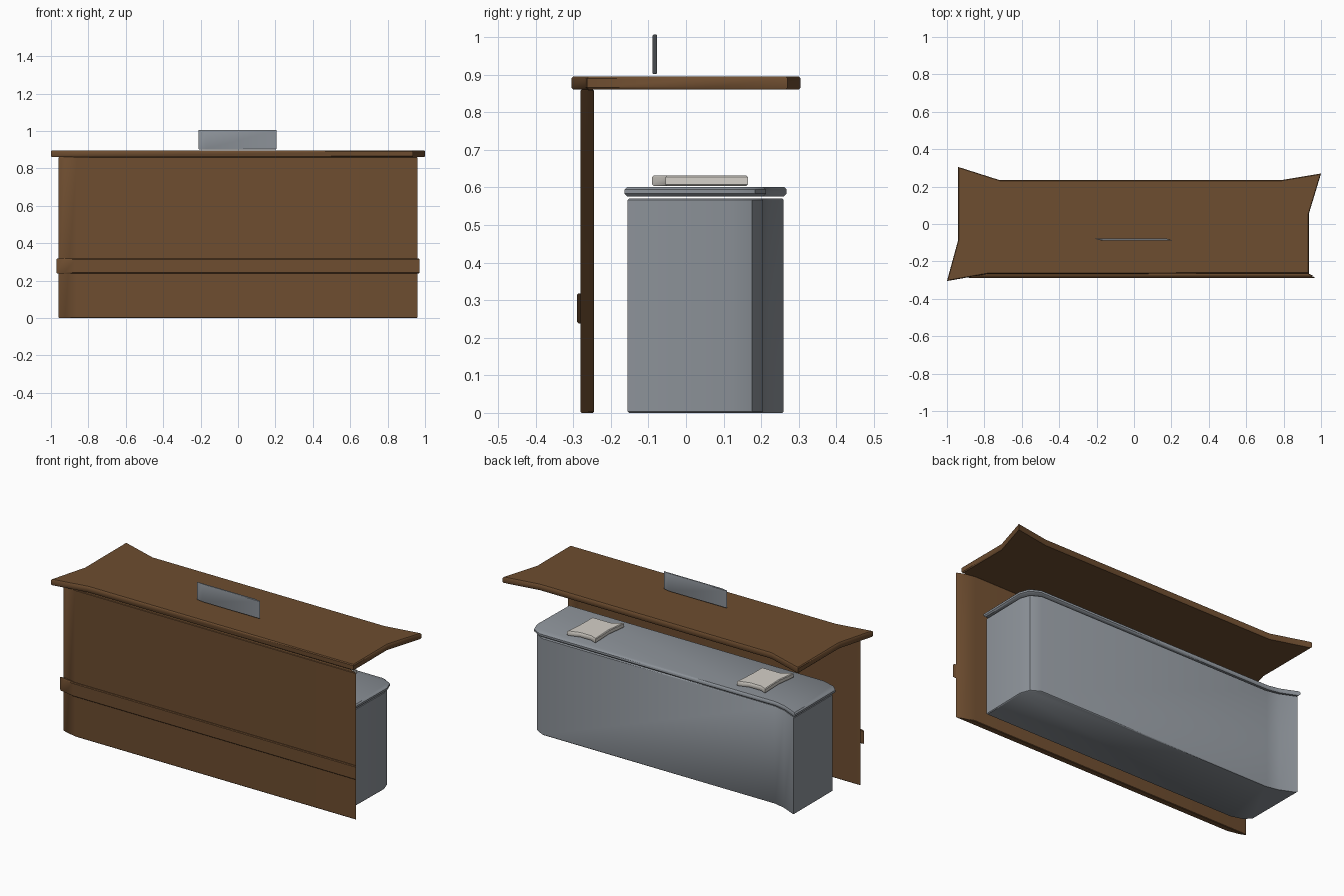
import bpy, bmesh, math

if "Cube" in bpy.data.objects:
    bpy.data.objects.remove(bpy.data.objects["Cube"])


def mat(name, c):
    m = bpy.data.materials.new(name)
    m.diffuse_color = (*c, 1)
    m.use_nodes = True
    m.node_tree.nodes["Principled BSDF"].inputs["Base Color"].default_value = m.diffuse_color
    return m


BROWN = mat("brown wood", (0.155, 0.074, 0.029))
GREY = mat("cabinet grey", (0.27, 0.295, 0.325))
LIGHT = mat("light pad", (0.66, 0.63, 0.58))


def prism(name, plan, z0, z1, b, material, offset=(0, 0)):
    """Plan outline (counter-clockwise) raised from z0 to z1, rims eased by b."""
    cx = (min(p[0] for p in plan) + max(p[0] for p in plan)) / 2
    cy = (min(p[1] for p in plan) + max(p[1] for p in plan)) / 2

    def ease(v, c, d):
        return v - math.copysign(min(d, abs(v - c)), v - c)

    bm = bmesh.new()
    rings = []
    for z, d in ((z0, b), (z0 + b, 0), (z1 - b, 0), (z1, b)):
        rings.append([bm.verts.new((ease(x, cx, d) + offset[0],
                                    ease(y, cy, d) + offset[1], z)) for x, y in plan])
    n = len(plan)
    for lo, hi in zip(rings, rings[1:]):
        for i in range(n):
            j = (i + 1) % n
            bm.faces.new((lo[i], lo[j], hi[j], hi[i]))
    bm.faces.new(rings[0][::-1])
    bm.faces.new(rings[-1])
    bmesh.ops.recalc_face_normals(bm, faces=bm.faces)
    me = bpy.data.meshes.new(name)
    bm.to_mesh(me)
    bm.free()
    me.materials.append(material)
    me.shade_smooth()
    me.set_sharp_from_angle(angle=math.radians(40))
    ob = bpy.data.objects.new(name, me)
    bpy.context.collection.objects.link(ob)
    return ob


# counter top with flared corners
prism("counter_top",
      [(-1, -0.305), (-0.79, -0.268), (0.935, -0.264), (0.935, 0.055), (1, 0.27),
       (0.79, 0.235), (-0.72, 0.235), (-0.94, 0.305), (-0.94, -0.085)],
      0.86, 0.895, 0.005, BROWN)

# front panel with slanted ends
prism("front_panel",
      [(-0.96, -0.247), (-0.925, -0.266), (-0.86, -0.28), (0.96, -0.28),
       (0.925, -0.26), (0.86, -0.245), (-0.94, -0.245)],
      0, 0.86, 0.003, BROWN)

# trim band across the front panel
prism("front_band",
      [(-0.97, -0.262), (-0.93, -0.278), (-0.87, -0.29), (0.97, -0.29),
       (0.93, -0.276), (-0.87, -0.276), (-0.93, -0.258)],
      0.238, 0.318, 0.004, BROWN)

# cabinet behind the panel and its lid
cabinet = [(-0.88, -0.1), (-0.845, -0.135), (-0.78, -0.155), (0.86, -0.155),
           (0.865, 0.12), (0.845, 0.175), (0.79, 0.205), (-0.72, 0.205), (-0.79, 0.22),
           (-0.88, 0.26)]
prism("cabinet_body", cabinet, 0, 0.57, 0.004, GREY)
lid = [(x * 1.015, y + math.copysign(0.008, y)) for x, y in cabinet]
prism("cabinet_lid", lid, 0.576, 0.601, 0.007, GREY)

# two small pads on the lid
pad = [(-0.095, -0.09), (-0.04, -0.055), (0.085, -0.055), (0.085, 0.04), (0.095, 0.165),
       (0.03, 0.145), (-0.05, 0.145), (-0.085, 0.16), (-0.08, 0.02)]
for name, x in (("left_pad", -0.54), ("right_pad", 0.56)):
    prism(name, pad, 0.604, 0.631, 0.004, LIGHT, (x, 0))

# upright sign plate above the counter
prism("sign_plate",
      [(-0.21, -0.078), (-0.17, -0.089), (0.205, -0.089), (0.17, -0.077)],
      0.902, 1.006, 0.002, GREY)
